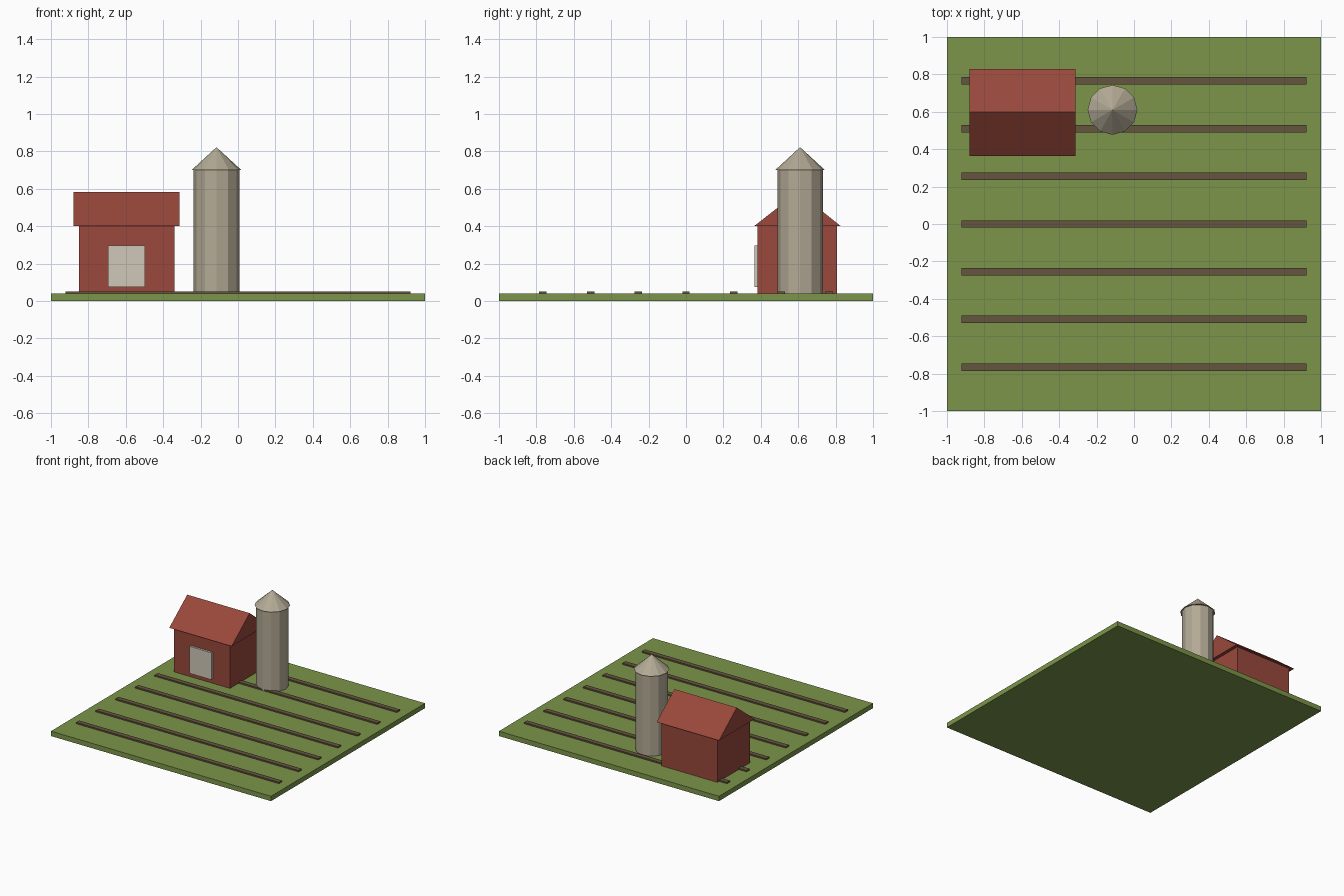
import bpy, bmesh, math

if "Cube" in bpy.data.objects:
    bpy.data.objects.remove(bpy.data.objects["Cube"])

def material(name, rgb):
    m = bpy.data.materials.new(name)
    m.diffuse_color = (*rgb, 1)
    m.use_nodes = True
    m.node_tree.nodes["Principled BSDF"].inputs["Base Color"].default_value = m.diffuse_color
    return m

GRASS = material("grass", (0.20, 0.30, 0.068))
SOIL = material("soil", (0.13, 0.09, 0.05))
RED = material("barn_red", (0.32, 0.065, 0.045))
DOOR = material("door_paint", (0.62, 0.58, 0.48))
STONE = material("silo_stone", (0.45, 0.40, 0.30))

def add_object(name, bm, mat):
    bmesh.ops.recalc_face_normals(bm, faces=bm.faces)
    me = bpy.data.meshes.new(name)
    bm.to_mesh(me)
    bm.free()
    me.materials.append(mat)
    ob = bpy.data.objects.new(name, me)
    bpy.context.collection.objects.link(ob)
    return ob

def box(name, x, y, z, mat):
    """Box from (min, max) pairs on each axis."""
    bm = bmesh.new()
    bmesh.ops.create_cube(bm, size=1)
    for v in bm.verts:
        v.co = [r[0] if c < 0 else r[1] for c, r in zip(v.co, (x, y, z))]
    return add_object(name, bm, mat)

def prism(name, x, profile, mat):
    """Extrude a (y, z) profile along x."""
    bm = bmesh.new()
    face = bm.faces.new([bm.verts.new((x[0], y, z)) for y, z in profile])
    ext = bmesh.ops.extrude_face_region(bm, geom=[face], use_keep_orig=True)
    moved = [g for g in ext["geom"] if isinstance(g, bmesh.types.BMVert)]
    bmesh.ops.translate(bm, verts=moved, vec=(x[1] - x[0], 0, 0))
    return add_object(name, bm, mat)

def round_part(name, r1, r2, z0, z1, mat):
    bm = bmesh.new()
    bmesh.ops.create_cone(bm, cap_ends=True, segments=12, radius1=r1, radius2=r2, depth=z1 - z0)
    bmesh.ops.remove_doubles(bm, verts=bm.verts, dist=1e-5)
    ob = add_object(name, bm, mat)
    ob.location = (-0.115, 0.61, (z0 + z1) / 2)
    return ob

# Field with crop rows
box("field", (-1, 1), (-1, 1), (0, 0.04), GRASS)
for i in range(7):
    y = -0.765 + i * 0.255
    box(f"crop_row_{i + 1}", (-0.922, 0.922), (y - 0.02, y + 0.02), (0.035, 0.051), SOIL)

# Barn
box("barn_walls", (-0.85, -0.34), (0.382, 0.806), (0.035, 0.40), RED)
prism("barn_roof", (-0.88, -0.313), [(0.364, 0.40), (0.828, 0.40), (0.598, 0.583)], RED)
box("barn_door", (-0.695, -0.497), (0.365, 0.39), (0.075, 0.297), DOOR)

# Silo
round_part("silo_body", 0.122, 0.122, 0.035, 0.70, STONE)
round_part("silo_cap", 0.133, 0.0, 0.70, 0.822, STONE)
